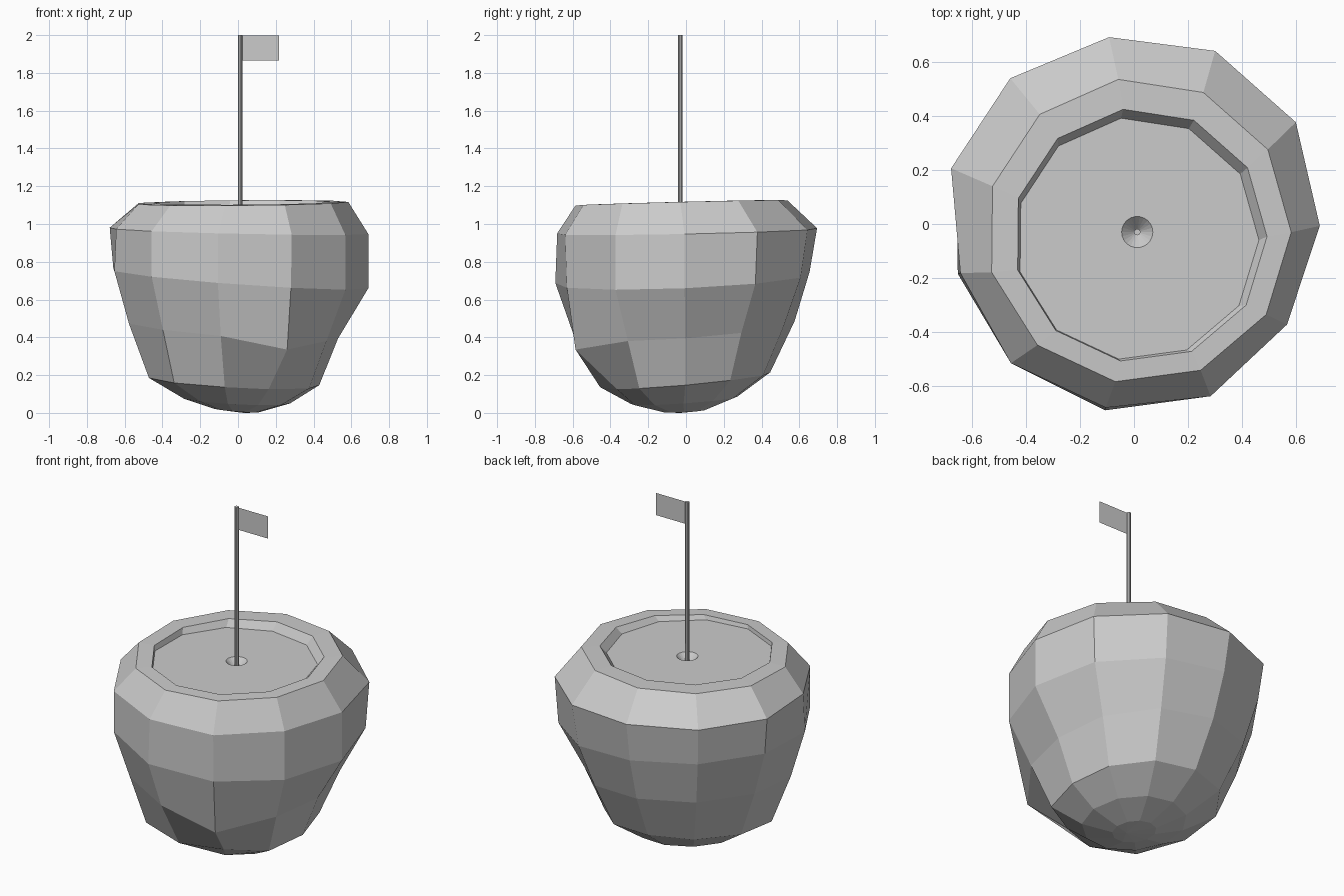
import bpy
from math import sin, cos, pi

if "Cube" in bpy.data.objects:
    bpy.data.objects.remove(bpy.data.objects["Cube"])

N = 11  # sides of the rock and the green


def make(name, verts, faces):
    me = bpy.data.meshes.new(name)
    me.from_pydata(verts, [], faces)
    me.update()
    ob = bpy.data.objects.new(name, me)
    bpy.context.collection.objects.link(ob)
    return ob


def ring(cx, cy, z, radii, tx=0, ty=0, dz=None, n=N):
    """Tilted polygon ring; radii is one number or one per corner."""
    out = []
    for i in range(n):
        a = 2 * pi * i / n - 0.01
        r = radii[i] if isinstance(radii, list) else radii
        out.append((cx + r * cos(a), cy + r * sin(a),
                    z + tx * cos(a) + ty * sin(a) + (dz or {}).get(i, 0)))
    return out


def loft(name, rings, tip=None):
    """Skin stacked rings (bottom to top), closing the first on a tip point."""
    n = len(rings[0])
    verts = [v for r in rings for v in r]
    faces = [(k * n + i, k * n + (i + 1) % n, (k + 1) * n + (i + 1) % n, (k + 1) * n + i)
             for k in range(len(rings) - 1) for i in range(n)]
    if tip:
        verts.append(tip)
        faces += [((i + 1) % n, i, len(verts) - 1) for i in range(n)]
    return make(name, verts, faces)


# Faceted rock with a rolled rim and a short inner wall down to the green
GREEN_Z = 1.08
loft("rock", [
    ring(-0.01, -0.01, 0.013, 0.12, -0.01, 0.006),
    ring(-0.01, -0.01, 0.065, 0.285, -0.015, 0.02),
    ring(0, 0, 0.172, [.43, .44, .45, .45, .47, .48, .49, .51, .46, .40, .45], -0.025, 0.04),
    ring(0, 0, 0.44, [.53, .55, .57, .58, .60, .60, .60, .60, .60, .64, .56],
         -0.045, 0.04, {9: -0.05}),
    ring(0, 0, 0.71, [.69, .69, .67, .66, .68, .69, .68, .69, .70, .69, .68], -0.05, 0.03),
    ring(0, 0, 0.962, [.69, .71, .71, .70, .71, .71, .67, .69, .69, .70, .68], -0.015, 0.014),
    ring(0.017, -0.025, 1.112, 0.567, 0.005, 0.014),
    ring(0.022, -0.042, 1.114, 0.472, 0.003, 0.012),
    ring(0.012, -0.055, GREEN_Z, 0.452),
], (0.03, -0.03, 0))

# Green with a conical cup in the middle
CX, CY, M = 0.012, -0.03, 22
rim = ring(0.012, -0.055, GREEN_Z, 0.454)
cup = ring(CX, CY, GREEN_Z, 0.058, n=M)
verts = rim + cup + [(CX, CY, GREEN_Z - 0.06)]
faces = []
for i in range(N):
    j = (i + 1) % N
    a, b, c = N + 2 * i, N + 2 * i + 1, N + (2 * i + 2) % M
    faces += [(i, j, c, b, a), (a, b, N + M), (b, c, N + M)]
make("green", verts, faces)

# Flag pole
bpy.ops.mesh.primitive_cylinder_add(vertices=10, radius=0.012, depth=0.97,
                                    location=(CX, CY, 2 - 0.485))
bpy.context.object.name = "flag_pole"

# Flag
make("flag", [(0.02, CY, 1.865), (0.218, CY, 1.865), (0.218, CY, 1.997), (0.02, CY, 1.997)],
     [(0, 1, 2, 3)])
